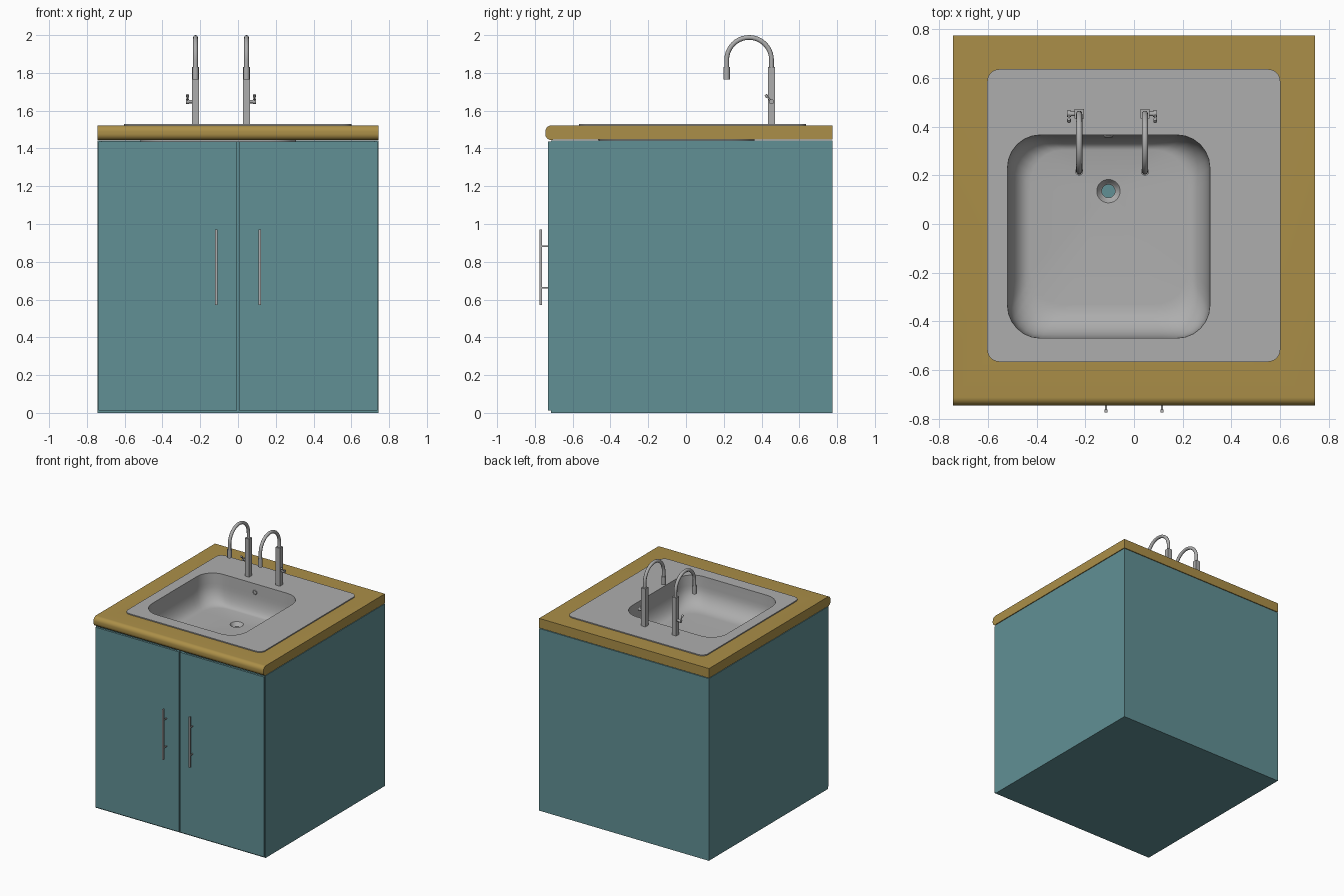
import bpy, bmesh
from math import sin, cos, pi, atan2
from mathutils import Vector

if "Cube" in bpy.data.objects:
    bpy.data.objects.remove(bpy.data.objects["Cube"])


def material(name, rgb):
    m = bpy.data.materials.new(name)
    m.diffuse_color = (*rgb, 1)
    m.use_nodes = True
    m.node_tree.nodes["Principled BSDF"].inputs["Base Color"].default_value = m.diffuse_color
    return m


TEAL = material("teal_paint", (0.12, 0.28, 0.30))
WOOD = material("wood", (0.41, 0.275, 0.065))
STEEL = material("steel", (0.42, 0.42, 0.42))


def mesh_object(name, verts, faces, mat=STEEL):
    me = bpy.data.meshes.new(name)
    me.from_pydata(verts, [], faces)
    ob = bpy.data.objects.new(name, me)
    bpy.context.collection.objects.link(ob)
    me.materials.append(mat)
    return ob


def smooth(ob, angle=0.7):
    bpy.ops.object.select_all(action='DESELECT')
    ob.select_set(True)
    bpy.context.view_layer.objects.active = ob
    bpy.ops.object.shade_smooth_by_angle(angle=angle)


def box(name, x0, x1, y0, y1, z0, z1, mat=STEEL):
    v = [(x, y, z) for z in (z0, z1) for x, y in ((x0, y0), (x1, y0), (x1, y1), (x0, y1))]
    f = [(3, 2, 1, 0), (4, 5, 6, 7)] + [(i, (i + 1) % 4, (i + 1) % 4 + 4, i + 4) for i in range(4)]
    return mesh_object(name, v, f, mat)


def rod(name, a, b, r, sides=20):
    a, b = Vector(a), Vector(b)
    d = b - a
    bpy.ops.mesh.primitive_cylinder_add(vertices=sides, radius=r, depth=d.length, location=(a + b) / 2,
                                        rotation=d.to_track_quat('Z', 'Y').to_euler())
    ob = bpy.context.object
    ob.name = name
    ob.data.materials.append(STEEL)
    smooth(ob)
    return ob


def rounded_rect(x0, x1, y0, y1, r, z, seg=6, side=10):
    # anticlockwise ring with extra points along the straight sides
    corners = [(x1 - r, y0 + r, -pi / 2), (x1 - r, y1 - r, 0), (x0 + r, y1 - r, pi / 2), (x0 + r, y0 + r, pi)]
    arcs = [[Vector((cx + r * cos(a + pi / 2 * k / seg), cy + r * sin(a + pi / 2 * k / seg), z))
             for k in range(seg + 1)] for cx, cy, a in corners]
    pts = []
    for i, arc in enumerate(arcs):
        pts += arc
        nxt = arcs[(i + 1) % 4][0]
        pts += [arc[-1].lerp(nxt, k / side) for k in range(1, side)]
    return pts


def loft(name, rings):
    n = len(rings[0])
    faces = [(j * n + i, j * n + (i + 1) % n, (j + 1) * n + (i + 1) % n, (j + 1) * n + i)
             for j in range(len(rings) - 1) for i in range(n)]
    return mesh_object(name, [p for r in rings for p in r], faces)


# Cabinet carcass, open at the top so the basin hangs inside
X, T, H = 0.743, 0.02, 1.442
box("cabinet_floor", -X + T, X - T, -0.715, 0.775 - T, 0, T, TEAL)
box("cabinet_back", -X + T, X - T, 0.775 - T, 0.775, 0, H, TEAL)
box("centre_stile", -0.03, 0.03, -0.714, -0.70, T, H - 0.005, TEAL)
for s, side in ((-1, "left"), (1, "right")):
    xs = sorted((s * X, s * (X - T)))
    box(f"cabinet_{side}_side", *xs, -0.715, 0.775, 0, H, TEAL)
    # Doors and bar handles
    xs = sorted((s * 0.006, s * 0.738))
    box(f"{side}_door", *xs, -0.731, -0.714, 0.012, 1.437, TEAL)
    hx = s * 0.115
    box(f"{side}_handle_bar", hx - 0.006, hx + 0.006, -0.775, -0.763, 0.57, 0.97)
    for z in (0.662, 0.882):
        box(f"{side}_handle_post", hx - 0.004, hx + 0.004, -0.764, -0.73, z - 0.004, z + 0.004)

# Countertop: profile with rounded front edge, extruded across
r, z0, z1 = 0.033, 1.447, 1.522
prof = [(0.775, z0), (0.775, z1)]
prof += [(-0.745 + r - r * sin(k * pi / 16), z1 - r + r * cos(k * pi / 16)) for k in range(9)]
prof += [(-0.745 + r - r * cos(k * pi / 16), z0 - 0.003 + r - r * sin(k * pi / 16)) for k in range(9)]
prof += [(-0.70, z0)]
n = len(prof)
top = mesh_object("countertop", [(x, y, z) for x in (-0.744, 0.744) for y, z in prof],
                  [tuple(range(n)), tuple(range(2 * n - 1, n - 1, -1))] +
                  [((i + 1) % n, i, i + n, (i + 1) % n + n) for i in range(n)], WOOD)
bm = bmesh.new()
bm.from_mesh(top.data)
bmesh.ops.recalc_face_normals(bm, faces=bm.faces)
bm.to_mesh(top.data)
bm.free()
cutter = box("sink_cutout", -0.55, 0.34, -0.50, 0.40, 1.3, 1.6, WOOD)
mod = top.modifiers.new("cutout", 'BOOLEAN')
mod.operation, mod.object, mod.solver = 'DIFFERENCE', cutter, 'EXACT'
bpy.context.view_layer.objects.active = top
bpy.ops.object.modifier_apply(modifier=mod.name)
bpy.data.objects.remove(cutter)
smooth(top, 0.5)


# Sink: deck plate, basin and drain funnel lofted as one surface
def plate(z):
    return rounded_rect(-0.603, 0.601, -0.566, 0.636, 0.05, z)


def basin(side, back, front, z):
    return rounded_rect(-0.52 + side, 0.312 - side, -0.469 + front, 0.366 - back, 0.135, z)


rings = [plate(1.52), plate(1.53), basin(0, 0, 0, 1.53)]
zt, zb = 1.45, 1.302
for k in range(9):
    t = k / 8 * pi / 2
    c = 1 - cos(t)
    rings.append(basin(0.004 + 0.09 * c, 0.004 + 0.058 * c, 0.004 + 0.135 * c, zt + (zb - zt) * sin(t)))
D = Vector((-0.105, 0.135, 0))
angles = [atan2(p.y - D.y, p.x - D.x) for p in rings[-1]]
for rad, z in ((0.048, 1.297), (0.044, 1.293), (0.036, 1.275), (0.027, 1.268), (0.027, 1.22)):
    rings.append([Vector((D.x + rad * cos(a), D.y + rad * sin(a), z)) for a in angles])
smooth(loft("sink", rings))

# Overflow ring on the basin's back wall
bpy.ops.mesh.primitive_torus_add(major_radius=0.015, minor_radius=0.004, major_segments=24, minor_segments=8,
                                 location=(D.x, 0.36, 1.465), rotation=(pi / 2, 0, 0))
bpy.context.object.name = "overflow_ring"
bpy.context.object.data.materials.append(STEEL)
smooth(bpy.context.object)
rod("overflow_hole", (D.x, 0.359, 1.465), (D.x, 0.366, 1.465), 0.012)

# Two mirrored taps: square posts, gooseneck spouts and side levers
for s, side in ((-1, "left"), (1, "right")):
    x, y, R, h = -0.09 + s * 0.135, 0.4525, 0.1185, 0.019
    box(f"{side}_tap_body", x - h, x + h, y - h, y + h, 1.525, 1.83)
    cu = bpy.data.curves.new(f"{side}_tap_spout", 'CURVE')
    cu.dimensions, cu.bevel_depth, cu.bevel_resolution, cu.use_fill_caps = '3D', 0.0125, 4, True
    pts = [(x, y, 1.82)] + [(x, y - R + R * cos(k * pi / 20), 1.869 + R * sin(k * pi / 20)) for k in range(21)]
    pts += [(x, y - 2 * R, 1.80)]
    sp = cu.splines.new('POLY')
    sp.points.add(len(pts) - 1)
    for p, co in zip(sp.points, pts):
        p.co = (*co, 1)
    cu.materials.append(STEEL)
    spout = bpy.data.objects.new(f"{side}_tap_spout", cu)
    bpy.context.collection.objects.link(spout)
    bpy.ops.object.select_all(action='DESELECT')
    spout.select_set(True)
    bpy.context.view_layer.objects.active = spout
    bpy.ops.object.convert(target='MESH')
    smooth(bpy.context.object)
    rod(f"{side}_tap_nozzle", (x, y - 2 * R, 1.765), (x, y - 2 * R, 1.83), 0.0165, 24)
    rod(f"{side}_tap_valve", (x, y, 1.648), (x + s * 0.036, y, 1.648), 0.009)
    rod(f"{side}_tap_knob", (x + s * 0.034, y, 1.648), (x + s * 0.05, y, 1.648), 0.013)
    lx = x + s * 0.042
    rod(f"{side}_tap_lever", (lx, y, 1.648), (lx, y - 0.03, 1.682), 0.0045, 12)
    rod(f"{side}_tap_lever_tip", (lx, y - 0.022, 1.673), (lx, y - 0.032, 1.684), 0.0075, 12)
